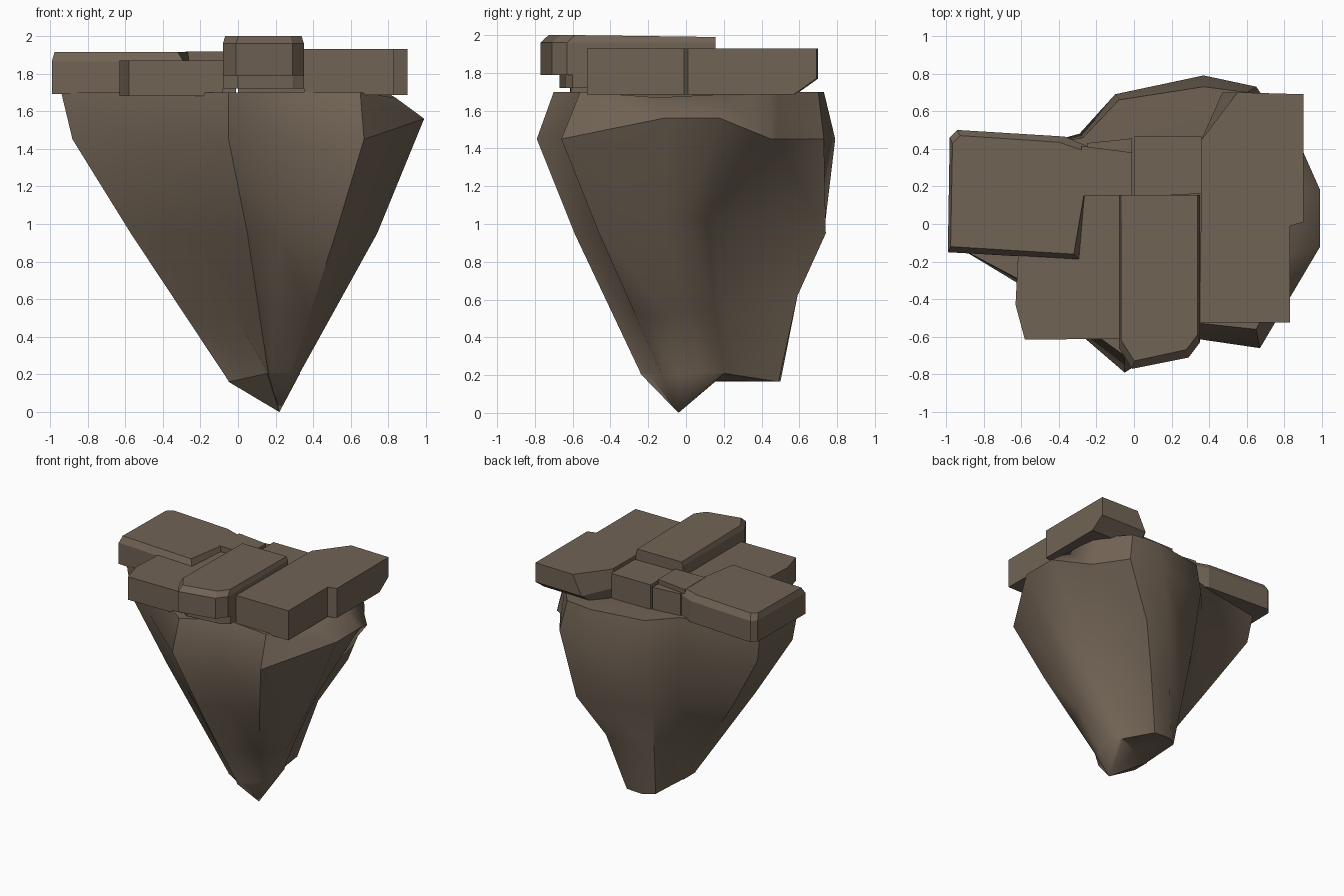
import bpy, bmesh, math
from mathutils import Vector

if "Cube" in bpy.data.objects:
    bpy.data.objects.remove(bpy.data.objects["Cube"])

stone = bpy.data.materials.new("brown_stone")
stone.diffuse_color = (0.165, 0.125, 0.09, 1)
stone.use_nodes = True
stone.node_tree.nodes["Principled BSDF"].inputs["Base Color"].default_value = stone.diffuse_color


def loft(name, rings, tip=None, smooth=None):
    """Skin equal-length rings (top to bottom), cap the ends or close to a tip."""
    bm = bmesh.new()
    rows = [[bm.verts.new(p) for p in r] for r in rings]
    n = len(rows[0])
    for a, b in zip(rows, rows[1:]):
        for i in range(n):
            j = (i + 1) % n
            bm.faces.new((a[i], a[j], b[j], b[i]))
    bm.faces.new(rows[0])
    if tip:
        t = bm.verts.new(tip)
        for i in range(n):
            bm.faces.new((rows[-1][i], rows[-1][(i + 1) % n], t))
    else:
        bm.faces.new(rows[-1])
    bmesh.ops.remove_doubles(bm, verts=bm.verts, dist=0.002)
    bmesh.ops.recalc_face_normals(bm, faces=bm.faces)
    me = bpy.data.meshes.new(name)
    bm.to_mesh(me)
    bm.free()
    me.materials.append(stone)
    ob = bpy.data.objects.new(name, me)
    bpy.context.collection.objects.link(ob)
    if smooth:
        me.shade_smooth()
        me.set_sharp_from_angle(angle=math.radians(smooth))
    return ob


# Rock body: ridges and grooves running down, (x, y) at four heights each
columns = [
    ((-.62, -.29), (-.56, -.35), (-.26, -.33), (.155, -.21)),  # front left crease
    ((-.05, -.70), (-.05, -.79), (.05, -.59), (.16, -.24)),    # front ridge
    ((.28, -.52), (.26, -.60), (.22, -.45), (.175, -.20)),     # front groove
    ((.65, -.56), (.67, -.66), (.52, -.46), (.28, -.13)),      # front right ridge
    ((.84, -.15), (.99, -.12), (.74, -.13), (.33, -.04)),
    ((.84, .20), (.99, .18), (.74, .00), (.32, .08)),
    ((.79, .46), (.87, .45), (.65, .11), (.30, .18)),          # edge of side recess
    ((.77, .49), (.82, .48), (.54, .20), (.28, .20)),          # side recess
    ((.60, .70), (.65, .73), (.49, .74), (.20, .49)),          # back right ridge
    ((.37, .73), (.37, .79), (.25, .73), (.05, .50)),
    ((-.08, .66), (-.10, .69), (-.10, .58), (-.03, .44)),
    ((-.27, .46), (-.29, .48), (-.22, .41), (-.04, .25)),      # back left groove
    ((-.92, .34), (-.88, .32), (-.57, .20), (-.05, .10)),
    ((-.94, -.12), (-.88, -.14), (-.57, -.11), (-.05, -.05)),  # left ridge
]
rings = [[], [], [], [], [], []]
for i, (a, b, c, d) in enumerate(columns):
    back = 8 <= i <= 9
    right = 4 <= i <= 5
    zb = 0.165 if i >= 8 else 0.21
    zc = 1.03 if 5 <= i <= 7 else 0.95
    rings[0].append(Vector((*a, 1.70 if not right else 1.67)))
    rings[1].append(Vector((*b, 1.56 if right else 1.45)))
    rings[2].append(Vector((*c, zc)))
    mid = Vector((*c, zc)).lerp(Vector((*d, zb)), 0.58)
    if back:  # undercut below the rear overhang
        mid.y, mid.z = 0.59, 0.62
    rings[3].append(mid)
    rings[4].append(Vector((*d, zb)))
    # underside of the rear lump folds in beneath before the tip starts
    rings[5].append(Vector((.12, .16, .17)) if 8 <= i <= 11 else Vector((*d, zb - .004)))
loft("rock_body", rings, tip=(0.22, -0.04, 0), smooth=40)


def slab(name, pts, z0, z1, width=0.0, depth=0.0):
    """Flat paving stone with an optional chamfer round the top."""
    c = Vector((sum(p[0] for p in pts), sum(p[1] for p in pts))) / len(pts)
    top = []
    for p in pts:
        d = c - Vector(p)
        step = Vector((math.copysign(min(width, abs(d.x)), d.x),
                       math.copysign(min(width, abs(d.y)), d.y)))
        top.append((p[0] + step.x, p[1] + step.y, z1))
    rr = [top]
    if depth:
        rr.append([(x, y, z1 - depth) for x, y in pts])
    rr.append([(x, y, z0) for x, y in pts])
    return loft(name, rr)


# Paving stones on top
left = slab("left_slab", [(-.99, -.15), (-.29, -.19), (-.26, .16), (-.24, .41), (-.37, .465),
                          (-.94, .50), (-.98, .46)], 1.69, 1.915, .03, .05)
for v in left.data.vertices:  # lower end edge sits slightly in; joined end stays square
    if v.co.z > 1.9 and v.co.x < -.9:
        v.co.x -= .015
    if v.co.z > 1.9 and v.co.x > -.32 and v.co.y > 0:
        v.co.x += .03
slab("front_left_slab", [(-.58, -.615), (-.08, -.61), (-.08, .15), (-.6, .15),
                         (-.63, -.43)], 1.68, 1.87)
slab("back_left_slab", [(-.28, .15), (-.01, .15), (-.01, .38), (-.28, .415)], 1.69, 1.917)
slab("back_left_edge", [(-.25, .39), (-.01, .36), (-.01, .455), (-.25, .43)], 1.69, 1.88)
slab("back_slab", [(.0, .15), (.36, .16), (.36, .465), (.0, .465)], 1.69, 1.90)

# Centre stone: blunt nose, tucked in underneath
centre = slab("centre_slab", [(-.08, -.66), (-.01, -.77), (.29, -.71), (.35, -.63),
                              (.35, .155), (-.08, .155)], 1.79, 2.0, .012, .04)
for v in centre.data.vertices:
    if v.co.z > 1.99 and v.co.y < -.6:
        v.co.y += .03
    if v.co.z > 1.99 and v.co.y > 0:
        v.co.y += .012
        v.co.z -= .01
slab("centre_slab_base", [(-.08, -.62), (.0, -.67), (.29, -.64), (.35, -.60),
                          (.35, .155), (-.08, .155)], 1.72, 1.792)

# Right stone: stepped outer side, back end cut away underneath
right = loft("right_slab", [[(x + (.08 if y == .70 and z > 1.9 else 0),
                              y - (.12 if y > .6 and z < 1.7 else 0), z)
                             for x, y in ((.35, -.525), (.83, -.525), (.83, -.01), (.90, .01),
                                          (.90, .69), (.47, .70), (.36, .45))]
                            for z in (1.93, 1.77, 1.685)])
